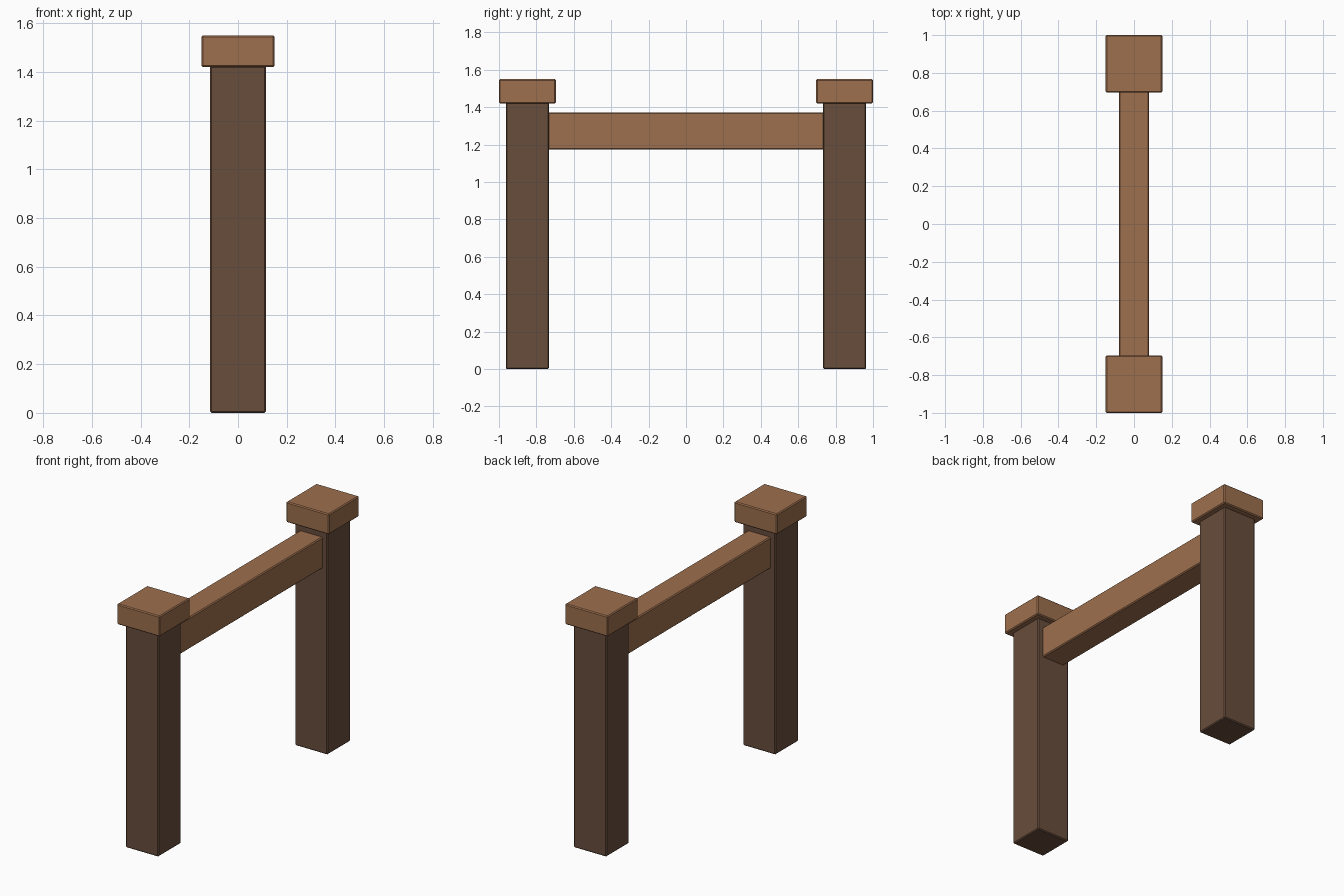
import bpy

if "Cube" in bpy.data.objects:
    bpy.data.objects.remove(bpy.data.objects["Cube"])


def material(name, color):
    m = bpy.data.materials.new(name)
    m.diffuse_color = (*color, 1.0)
    m.use_nodes = True
    m.node_tree.nodes["Principled BSDF"].inputs["Base Color"].default_value = m.diffuse_color
    return m


LIGHT = material("light_wood", (0.34, 0.16, 0.075))
DARK = material("dark_wood", (0.14, 0.075, 0.045))


def beam(name, lo, hi, mat, bevel=0.006):
    """Box between two corners with a narrow chamfer on its edges."""
    bpy.ops.mesh.primitive_cube_add(size=1, location=[(a + b) / 2 for a, b in zip(lo, hi)])
    ob = bpy.context.object
    ob.name = name
    ob.scale = [b - a for a, b in zip(lo, hi)]
    bpy.ops.object.transform_apply(location=False, rotation=False, scale=True)
    mod = ob.modifiers.new("chamfer", "BEVEL")
    mod.width = bevel
    mod.segments = 1
    ob.data.materials.append(mat)
    return ob


# Two posts, each with an overhanging cap
for side, y in (("front", -0.848), ("back", 0.848)):
    beam(f"{side}_post", (-0.115, y - 0.115, 0), (0.115, y + 0.115, 1.425), DARK)
    beam(f"{side}_cap", (-0.15, y - 0.152, 1.42), (0.15, y + 0.152, 1.55), LIGHT)

# Cross rail let into both posts
beam("rail", (-0.08, -0.75, 1.173), (0.08, 0.75, 1.372), LIGHT)
